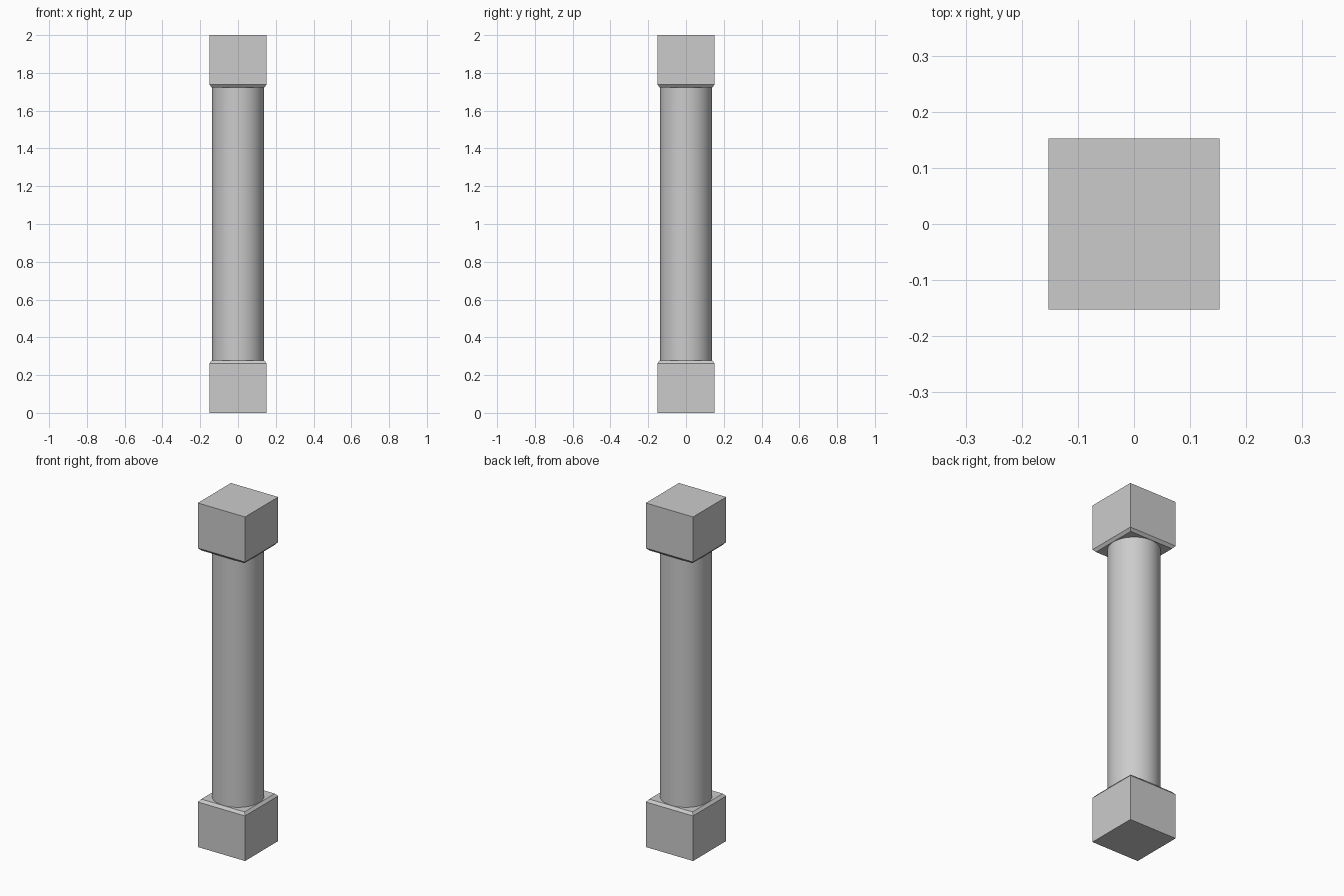
import bpy, bmesh
from math import radians

if "Cube" in bpy.data.objects:
    bpy.data.objects.remove(bpy.data.objects["Cube"])

HALF, INNER = 0.152, 0.139      # block half width, half width after the chamfer
BLOCK, LIP = 0.262, 0.277       # height where chamfer starts and ends
HEIGHT, RADIUS = 2.0, 0.137


def chamfered_block(name, levels):
    """Square block lofted through (z, half width) levels."""
    bm = bmesh.new()
    rings = [[bm.verts.new((sx * h, sy * h, z))
              for sx, sy in ((-1, -1), (1, -1), (1, 1), (-1, 1))]
             for z, h in levels]
    for a, b in zip(rings, rings[1:]):
        for i in range(4):
            j = (i + 1) % 4
            bm.faces.new((a[i], a[j], b[j], b[i]))
    bm.faces.new(rings[0])
    bm.faces.new(rings[-1])
    bmesh.ops.recalc_face_normals(bm, faces=bm.faces)
    mesh = bpy.data.meshes.new(name)
    bm.to_mesh(mesh)
    bm.free()
    obj = bpy.data.objects.new(name, mesh)
    bpy.context.collection.objects.link(obj)
    return obj


# Base and capital blocks, mirrored about mid height
profile = [(0, HALF), (BLOCK, HALF), (LIP, INNER)]
chamfered_block("base_block", profile)
chamfered_block("capital_block", [(HEIGHT - z, h) for z, h in profile])

# Round shaft between the two blocks
bpy.ops.mesh.primitive_cylinder_add(vertices=48, radius=RADIUS,
                                    depth=HEIGHT - 2 * LIP, end_fill_type='NOTHING',
                                    location=(0, 0, HEIGHT / 2))
shaft = bpy.context.object
shaft.name = "shaft"
bpy.ops.object.shade_smooth_by_angle(angle=radians(30))
